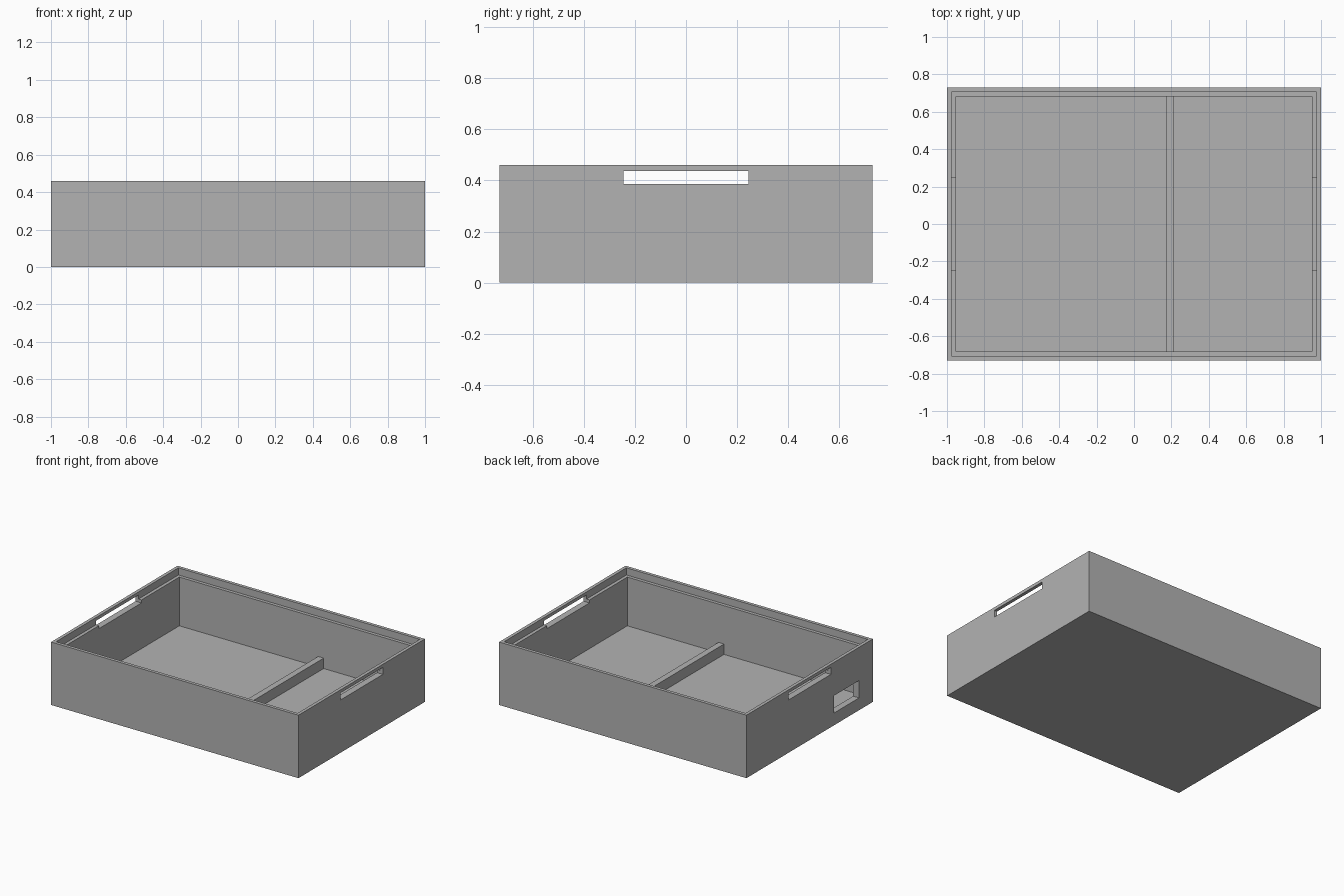
import bpy
import bmesh
from mathutils import Matrix, Vector

if "Cube" in bpy.data.objects:
    bpy.data.objects.remove(bpy.data.objects["Cube"], do_unlink=True)

HALF_X, HALF_Y, HEIGHT = 1.0, 0.73, 0.46
LIP, WALL = 0.024, 0.048
LEDGE_Z, FLOOR_Z = 0.408, 0.052

grey = bpy.data.materials.new("plain grey")
grey.use_nodes = True
colour = (0.45, 0.45, 0.45, 1)
grey.diffuse_color = colour
grey.node_tree.nodes["Principled BSDF"].inputs["Base Color"].default_value = colour


def add_box(bm, low, high):
    low, high = Vector(low), Vector(high)
    matrix = Matrix.Translation((low + high) / 2) @ Matrix.Diagonal((*(high - low), 1))
    bmesh.ops.create_cube(bm, size=1, matrix=matrix)


def make_object(name, bm):
    mesh = bpy.data.meshes.new(name)
    bm.to_mesh(mesh)
    bm.free()
    mesh.materials.append(grey)
    obj = bpy.data.objects.new(name, mesh)
    bpy.context.collection.objects.link(obj)
    return obj


def box_object(name, low, high):
    bm = bmesh.new()
    add_box(bm, low, high)
    return make_object(name, bm)


def cut(target, low, high):
    cutter = box_object("cutter", low, high)
    cutter.hide_render = True
    mod = target.modifiers.new("cut", "BOOLEAN")
    mod.operation = "DIFFERENCE"
    mod.solver = "EXACT"
    mod.object = cutter
    bpy.context.view_layer.objects.active = target
    bpy.ops.object.modifier_apply(modifier=mod.name)
    bpy.data.objects.remove(cutter, do_unlink=True)


# Tray: a block whose top is inset and sunk twice, leaving a stepped rim
bm = bmesh.new()
add_box(bm, (-HALF_X, -HALF_Y, 0), (HALF_X, HALF_Y, HEIGHT))
top = max(bm.faces, key=lambda f: f.calc_center_median().z)
for inset, level in ((LIP, LEDGE_Z), (WALL - LIP, FLOOR_Z)):
    bmesh.ops.inset_region(bm, faces=[top], thickness=inset, use_even_offset=True)
    old_top = top
    result = bmesh.ops.extrude_face_region(bm, geom=[old_top])
    top = next(g for g in result["geom"] if isinstance(g, bmesh.types.BMFace))
    for vert in top.verts:
        vert.co.z = level
    if old_top.is_valid:
        bmesh.ops.delete(bm, geom=[old_top], context="FACES_ONLY")
bmesh.ops.recalc_face_normals(bm, faces=bm.faces[:])
tray = make_object("tray", bm)

# Hand slots through both end walls
cut(tray, (-1.1, -0.245, 0.386), (1.1, 0.245, 0.437))
# Cable opening in one end wall
cut(tray, (-1.1, -0.57, 0.09), (-0.9, -0.28, 0.217))

# Low divider across the floor
box_object("divider", (0.17, -HALF_Y + WALL, FLOOR_Z),
           (0.215, HALF_Y - WALL, 0.128))
